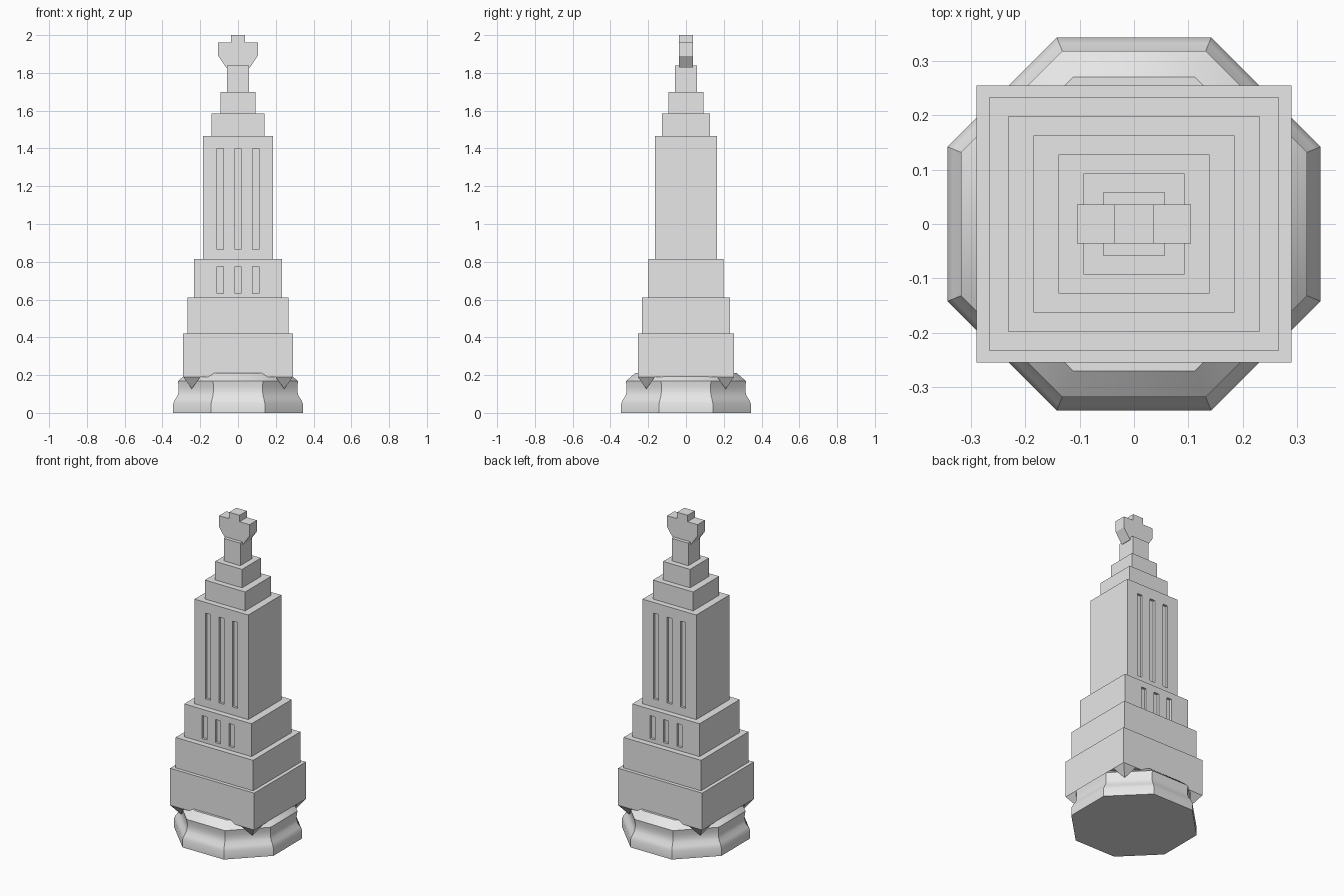
import bpy
import bmesh
from math import pi, cos, sin
from mathutils import Matrix

cube = bpy.data.objects.get("Cube")
if cube:
    bpy.data.objects.remove(cube, do_unlink=True)

stone = bpy.data.materials.new("grey_stone")
stone.use_nodes = True
stone.diffuse_color = (0.8, 0.8, 0.8, 1)
stone.node_tree.nodes["Principled BSDF"].inputs["Base Color"].default_value = (0.8, 0.8, 0.8, 1)


def finish(bm, name):
    bmesh.ops.recalc_face_normals(bm, faces=bm.faces)
    mesh = bpy.data.meshes.new(name)
    bm.to_mesh(mesh)
    bm.free()
    mesh.materials.append(stone)
    obj = bpy.data.objects.new(name, mesh)
    bpy.context.collection.objects.link(obj)
    return obj


def add_box(bm, hx, hy, z0, z1, x=0, y=0):
    m = Matrix.Translation((x, y, (z0 + z1) / 2)) @ Matrix.Diagonal((2 * hx, 2 * hy, z1 - z0, 1))
    bmesh.ops.create_cube(bm, size=1, matrix=m)


def activate(obj):
    bpy.ops.object.select_all(action="DESELECT")
    obj.select_set(True)
    bpy.context.view_layer.objects.active = obj


def tier(name, hx, hy, z0, z1, slots=None):
    bm = bmesh.new()
    add_box(bm, hx, hy, z0, z1)
    obj = finish(bm, name)
    if slots:
        # Three recessed slots on the front and on the back
        bm = bmesh.new()
        for x in (-0.093, 0, 0.093):
            for side in (-1, 1):
                add_box(bm, 0.017, 0.015, *slots, x=x, y=side * hy)
        cutter = finish(bm, "slot_cutter")
        cutter.hide_render = True
        mod = obj.modifiers.new("slots", "BOOLEAN")
        mod.operation = "DIFFERENCE"
        mod.solver = "EXACT"
        mod.object = cutter
        activate(obj)
        bpy.ops.object.modifier_apply(modifier=mod.name)
        bpy.data.objects.remove(cutter, do_unlink=True)
    return obj


# Octagonal foot: (apothem, height) profile swept in eight flat sides
profile = [(0.343, 0), (0.343, 0.05), (0.333, 0.072), (0.32, 0.092),
           (0.314, 0.115), (0.314, 0.14), (0.318, 0.168), (0.27, 0.21)]
bm = bmesh.new()
rings = []
for apothem, z in profile:
    r = apothem / cos(pi / 8)
    rings.append([bm.verts.new((r * cos((i + 0.5) * pi / 4), r * sin((i + 0.5) * pi / 4), z))
                  for i in range(8)])
for low, high in zip(rings, rings[1:]):
    for i in range(8):
        j = (i + 1) % 8
        bm.faces.new((low[i], low[j], high[j], high[i]))
bm.faces.new(rings[0])
bm.faces.new(rings[-1])
foot = finish(bm, "octagonal_foot")
activate(foot)
bpy.ops.object.shade_smooth_by_angle(angle=pi / 6)

# Stepped tower
tier("lowest_tier", 0.29, 0.255, 0.19, 0.42)
tier("second_tier", 0.267, 0.233, 0.42, 0.61)
tier("short_slot_tier", 0.232, 0.198, 0.61, 0.815, slots=(0.632, 0.775))
tier("tall_shaft", 0.185, 0.163, 0.815, 1.467, slots=(0.865, 1.4))
tier("upper_step", 0.139, 0.128, 1.467, 1.585)
tier("small_step", 0.093, 0.093, 1.585, 1.70)
tier("neck", 0.057, 0.058, 1.70, 1.84)

# Inverted pyramids under the four corners of the lowest tier
bm = bmesh.new()
for sx in (-1, 1):
    for sy in (-1, 1):
        cx, cy, h = sx * 0.245, sy * 0.21, 0.045
        tip = bm.verts.new((cx, cy, 0.127))
        top = [bm.verts.new((cx + a * h, cy + b * h, 0.19))
               for a, b in ((-1, -1), (1, -1), (1, 1), (-1, 1))]
        bm.faces.new(top)
        for i in range(4):
            bm.faces.new((top[i], top[(i + 1) % 4], tip))
finish(bm, "corner_brackets")

# Crown: mirrored outline extruded front to back
half = [(0.06, 1.825), (0.105, 1.89), (0.105, 1.96), (0.036, 1.96), (0.036, 2.0)]
outline = half + [(-x, z) for x, z in reversed(half)]
bm = bmesh.new()
face = bm.faces.new([bm.verts.new((x, -0.036, z)) for x, z in outline])
new = bmesh.ops.extrude_face_region(bm, geom=[face])["geom"]
bmesh.ops.translate(bm, vec=(0, 0.072, 0), verts=[v for v in new if isinstance(v, bmesh.types.BMVert)])
finish(bm, "crown")
